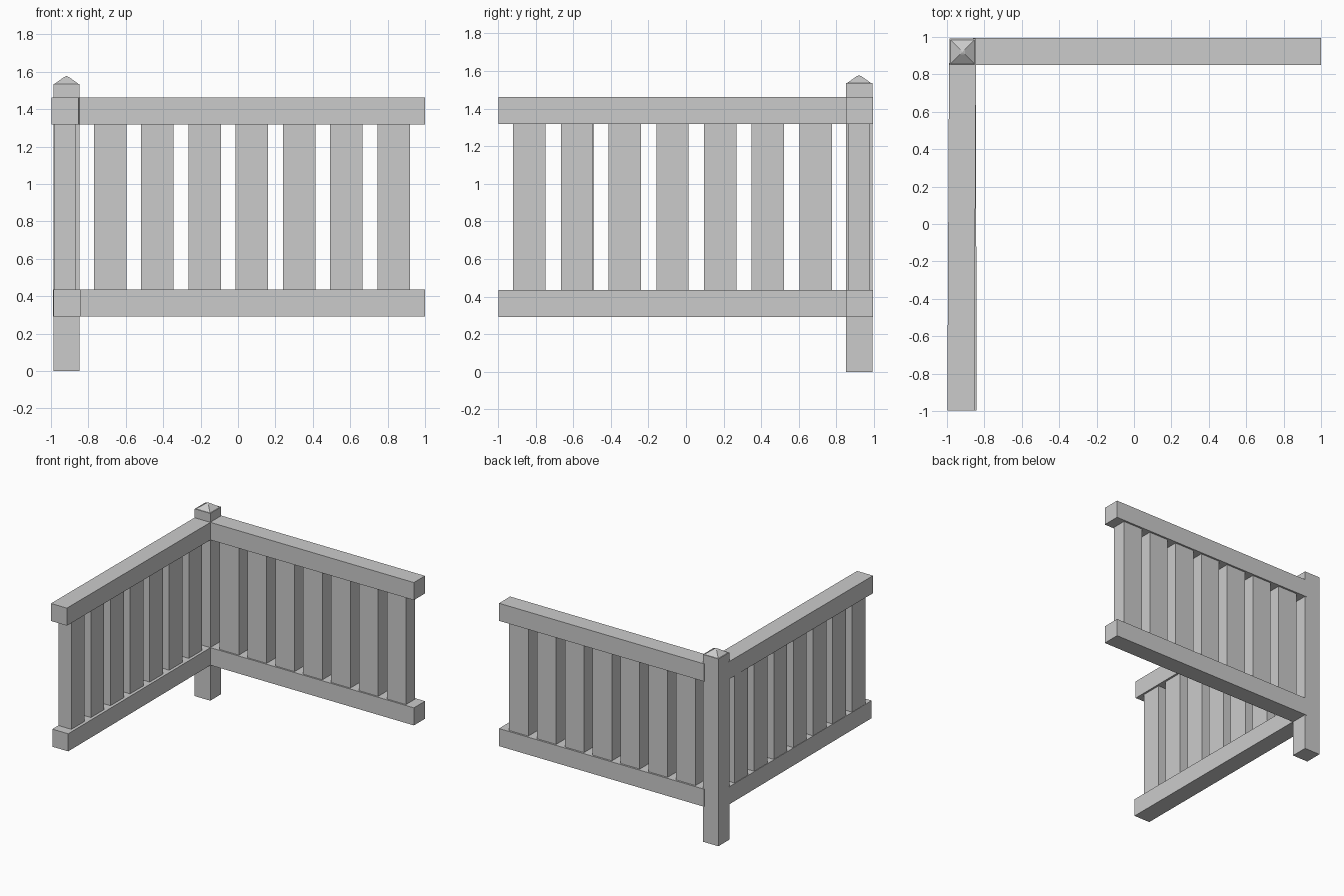
import bpy, bmesh, math
from mathutils import Vector

if "Cube" in bpy.data.objects:
    bpy.data.objects.remove(bpy.data.objects["Cube"])

PX, PY = -0.917, 0.92   # corner post centre
RAIL = 0.144            # rail width and height


def box(name, center, size, angle=0.0):
    bm = bmesh.new()
    bmesh.ops.create_cube(bm, size=1.0)
    bmesh.ops.scale(bm, vec=size, verts=bm.verts)
    me = bpy.data.meshes.new(name)
    bm.to_mesh(me)
    bm.free()
    ob = bpy.data.objects.new(name, me)
    ob.location = center
    ob.rotation_euler.z = angle
    bpy.context.collection.objects.link(ob)
    return ob


def beam(name, a, b, z):
    """Square rail from point a to point b in plan."""
    a, b = Vector(a), Vector(b)
    d = b - a
    m = (a + b) / 2
    return box(name, (m.x, m.y, z), (d.length, RAIL, RAIL), math.atan2(d.y, d.x))


# corner post with its low cap
post = box("corner_post", (PX, PY, 0.7675), (0.141, 0.141, 1.535))
bm = bmesh.new()
bm.from_mesh(post.data)
top = max(bm.faces, key=lambda f: f.calc_center_median().z)
# small shoulder, sloping sides, tiny peak
for half, rise in ((0.064, 0.0), (0.014, 0.036), (0.002, 0.005)):
    old = abs(top.verts[0].co.x)
    ext = bmesh.ops.extrude_discrete_faces(bm, faces=[top])
    top = ext["faces"][0]
    for v in top.verts:
        v.co.x *= half / old
        v.co.y *= half / old
        v.co.z += rise
bm.to_mesh(post.data)
bm.free()

# rails of the back run and of the left run, butted into the post
for label, z, x_end in (("lower", 0.363, -0.914), ("upper", 1.390, -0.926)):
    beam(f"back_{label}_rail", (-0.86, 0.922), (1.0, 0.922), z)
    beam(f"left_{label}_rail", (PX, 0.86), (x_end, -0.997), z)

# slats between the rails
for i in range(7):
    box(f"back_slat_{i + 1}", (-0.684 + 0.2527 * i, 0.921, 0.877),
        (0.174, 0.116, 0.9))
    box(f"left_slat_{i + 1}", (-0.926, -0.833 + 0.2537 * i, 0.877),
        (0.116, 0.172, 0.9), math.radians(-0.2))
